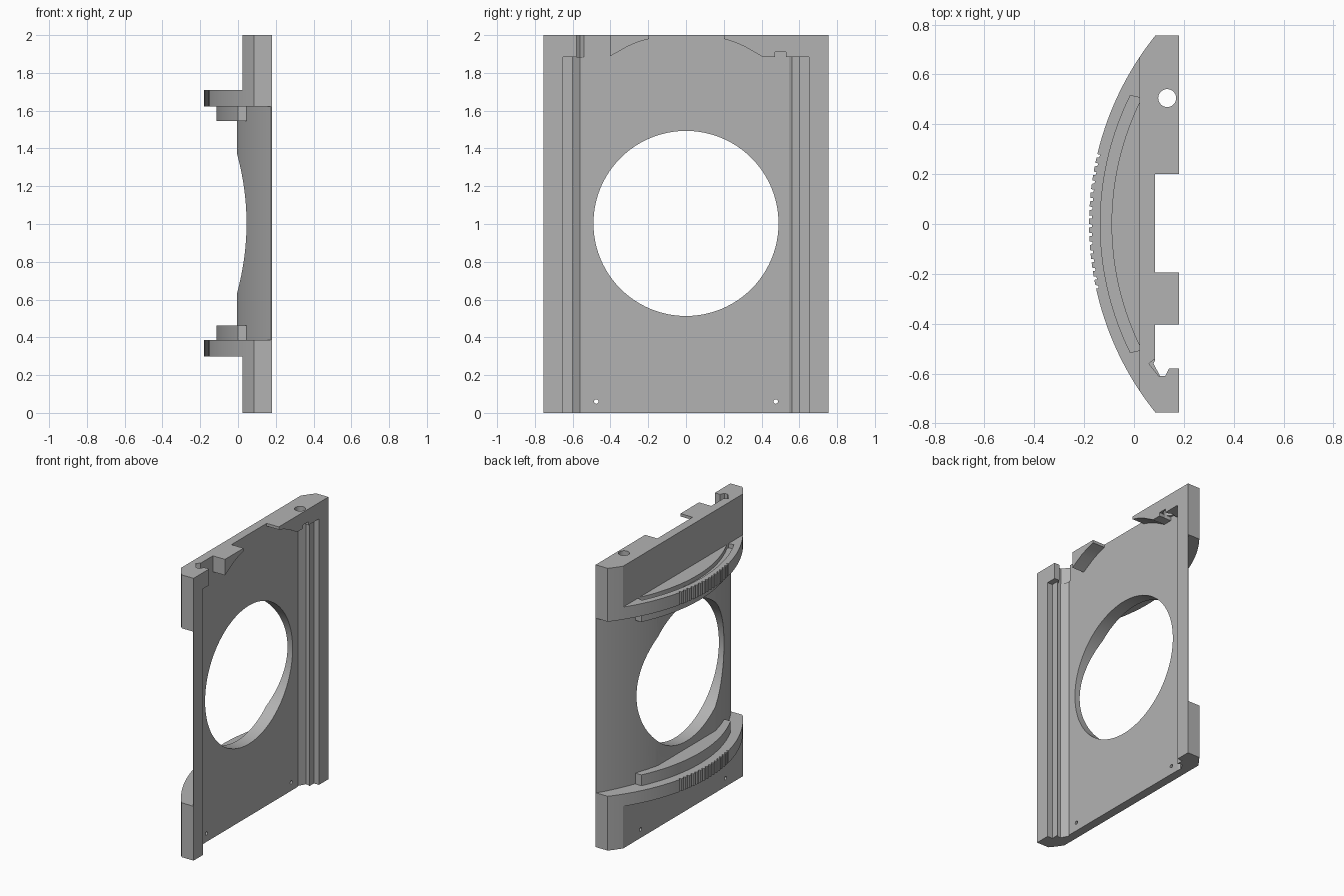
import bpy, bmesh, math
from mathutils import Vector

cube = bpy.data.objects.get("Cube")
if cube:
    bpy.data.objects.remove(cube, do_unlink=True)

grey = bpy.data.materials.new("plain_grey")
grey.use_nodes = True
colour = (0.45, 0.45, 0.45, 1)
grey.diffuse_color = colour
grey.node_tree.nodes["Principled BSDF"].inputs["Base Color"].default_value = colour


def prism(name, outline, low, high, axis="z"):
    """Extrude an (x, y) outline along z, or a (y, z) outline along x."""
    bm = bmesh.new()
    place = (lambda a, b, h: (a, b, h)) if axis == "z" else (lambda a, b, h: (h, a, b))
    base = bm.faces.new([bm.verts.new(place(a, b, low)) for a, b in outline])
    ext = bmesh.ops.extrude_face_region(bm, geom=[base])
    shift = Vector(place(0, 0, high - low))
    bmesh.ops.translate(bm, vec=shift, verts=[v for v in ext["geom"] if isinstance(v, bmesh.types.BMVert)])
    bmesh.ops.recalc_face_normals(bm, faces=bm.faces)
    mesh = bpy.data.meshes.new(name)
    bm.to_mesh(mesh)
    bm.free()
    mesh.materials.append(grey)
    obj = bpy.data.objects.new(name, mesh)
    bpy.context.collection.objects.link(obj)
    return obj


def disc(a, b, radius, count):
    return [(a + radius * math.cos(math.tau * i / count), b + radius * math.sin(math.tau * i / count))
            for i in range(count)]


def arc(centre, radius, start, end, count=48):
    """Points (x, y) on the -x side of a circle centred on y = 0."""
    ys = [start + (end - start) * i / count for i in range(count + 1)]
    return [(centre - math.sqrt(radius ** 2 - y * y), y) for y in ys]


def cut(obj, cutter):
    mod = obj.modifiers.new("cut", "BOOLEAN")
    mod.operation = "DIFFERENCE"
    mod.solver = "EXACT"
    mod.object = cutter
    bpy.context.view_layer.objects.active = obj
    bpy.ops.object.modifier_apply(modifier=mod.name)
    bpy.data.objects.remove(cutter, do_unlink=True)


def mirror(points):
    return [(x, -y) for x, y in reversed(points)]


WIDE = 0.755
CX, R = 1.028, 1.208        # outer curve of the ends and flanges
MX, MR = 1.379, 1.421       # shallower curve of the middle

# Rail face with its stepped groove, from the +y edge inward
rail = [(0.18, WIDE), (0.18, 0.65), (0.14, 0.65), (0.14, 0.6), (0.125, 0.61),
        (0.105, 0.61), (0.078, 0.56), (0.085, 0.545)]
face = rail + mirror(rail)
top_face = [(0.18, WIDE), (0.18, 0.56), (0.085, 0.56), (0.085, -0.54), (0.06, -0.56),
            (0.1, -0.61), (0.125, -0.61), (0.14, -0.58), (0.18, -0.58), (0.18, -WIDE)]

# Flat back with curved ends
end_curve = arc(CX, R, 0.67, WIDE, 8)
flat_back = mirror(end_curve) + end_curve

# Middle back: flat centre, curved flanks
flank = [(0, 0)] and arc(MX, MR, 0.32, WIDE, 24)
middle_back = mirror(flank) + flank

bottom = prism("bottom_panel", face + flat_back, 0, 0.385)
middle = prism("middle_panel", face + middle_back, 0.385, 1.622)
upper = prism("upper_panel", face + flat_back, 1.622, 1.885)
top = prism("top_edge", top_face + flat_back, 1.885, 2)

# Round opening and two pin holes
cut(middle, prism("opening_cutter", disc(0, 1.003, 0.49, 96), -0.5, 0.5, "x"))
for side in (-1, 1):
    cut(bottom, prism("pin_cutter", disc(side * 0.475, 0.06, 0.012, 16), -0.5, 0.5, "x"))

# Raised blocks along the top edge, curved underneath
small_block = prism("small_top_block", [(-0.403, 2), (-0.403, 1.887), (-0.31, 1.94),
                    (-0.25, 1.965), (-0.195, 1.98), (-0.195, 2)], 0.08, 0.18, "x")
large_block = prism("large_top_block", [(0.2, 2), (0.2, 1.98), (0.25, 1.965), (0.31, 1.94),
                    (0.405, 1.885), (0.47, 1.885), (0.47, 1.91), (0.53, 1.91),
                    (0.53, 1.885), (0.56, 1.885), (0.56, 2)], 0.08, 0.18, "x")
cut(large_block, prism("socket_cutter", disc(0.133, 0.505, 0.036, 32), 1.8, 2.1))

# Flange outline with grip notches along the middle of its edge
outline = arc(CX, R, -0.67, -0.29, 18)
notches = 16
pitch = 0.56 / notches
for i in range(notches):
    y = -0.28 + i * pitch
    outline += arc(CX, R, y, y + pitch * 0.6, 2)
    outline += arc(CX, R - 0.011, y + pitch * 0.65, y + pitch * 0.95, 1)
outline += arc(CX, R, 0.28, 0.67, 18)
outline += [(0.05, 0.67), (0.05, -0.67)]

slot = arc(CX, 1.163, -0.515, 0.515) + arc(CX, 1.118, 0.505, -0.505)
lens = arc(CX, 1.143, -0.5, 0.5) + [(0.045, 0.5), (0.045, -0.5)]

# Upper and lower flanges, each with a slot outside and a step inside
parts = [bottom, middle, upper, top, small_block, large_block]
for name, low, high, slot_low, step_low in (("upper", 1.622, 1.71, 1.68, 1.545),
                                            ("lower", 0.298, 0.385, 0.228, 0.385)):
    flange = prism(name + "_flange", outline, low, high)
    cut(flange, prism("slot_cutter", slot, slot_low, slot_low + 0.1))
    step = prism(name + "_step", lens, step_low, step_low + 0.077)
    parts += [flange, step]

# Smooth the curves and keep the corners sharp
bpy.ops.object.select_all(action="DESELECT")
for obj in parts:
    obj.select_set(True)
bpy.context.view_layer.objects.active = middle
bpy.ops.object.shade_smooth_by_angle(angle=math.radians(20))
